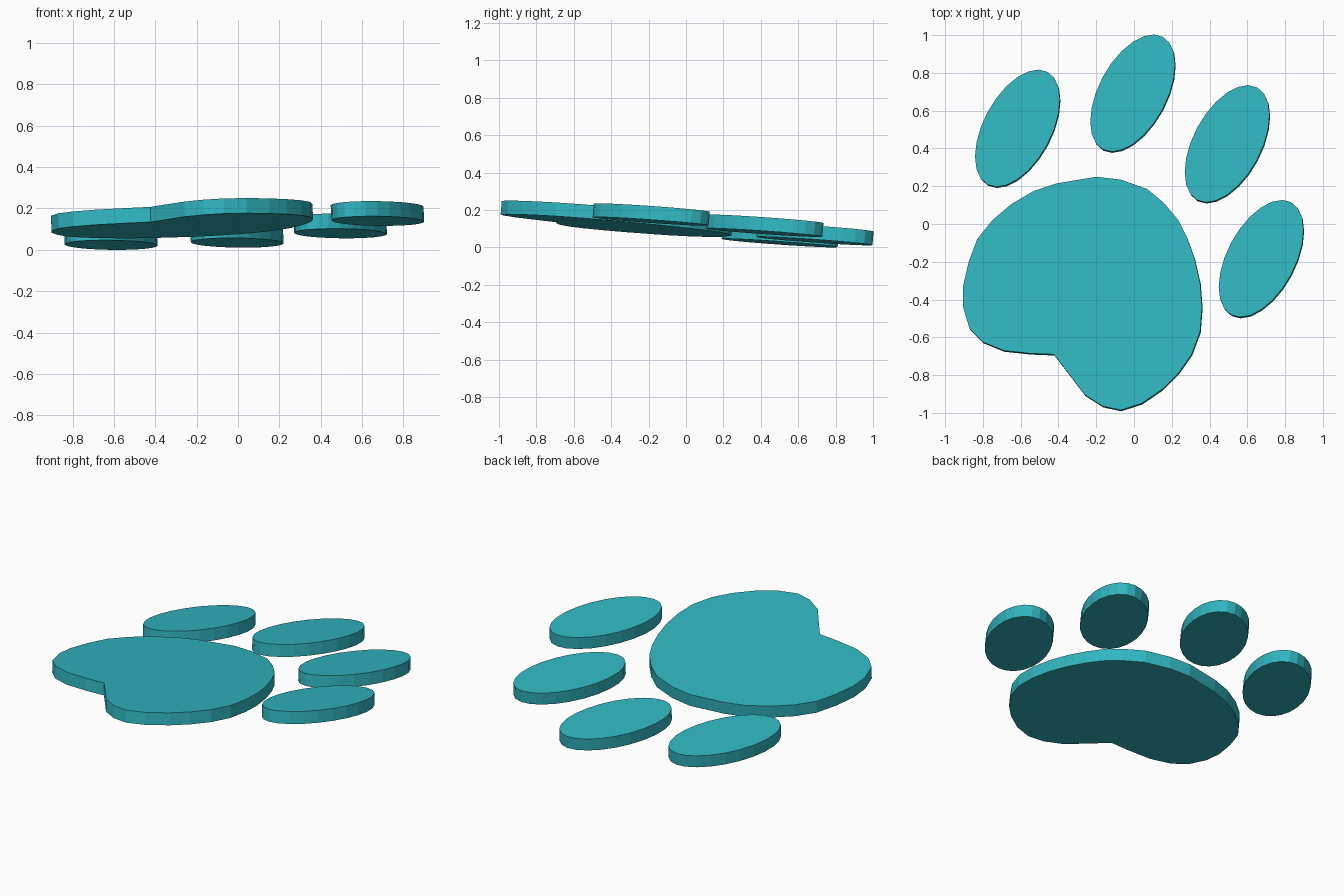
import bpy, bmesh, math
from mathutils import Vector

if "Cube" in bpy.data.objects:
    bpy.data.objects.remove(bpy.data.objects["Cube"])

# Tilted plane that carries every pad: z = A + B*x + C*y
A, B, C = 0.167, 0.044, -0.086
THICK = 0.073
OFFSET = Vector((B, C, -1)) * THICK

teal = bpy.data.materials.new("teal")
teal.diffuse_color = (0.03, 0.47, 0.53, 1)
teal.use_nodes = True
teal.node_tree.nodes["Principled BSDF"].inputs["Base Color"].default_value = teal.diffuse_color


def slab(name, outline):
    """Flat plate from a top outline, extruded square to the tilted plane."""
    bm = bmesh.new()
    face = bm.faces.new([bm.verts.new((x, y, A + B * x + C * y)) for x, y in outline])
    ext = bmesh.ops.extrude_face_region(bm, geom=[face], use_keep_orig=True)
    verts = [g for g in ext["geom"] if isinstance(g, bmesh.types.BMVert)]
    bmesh.ops.translate(bm, vec=OFFSET, verts=verts)
    bmesh.ops.recalc_face_normals(bm, faces=bm.faces)
    mesh = bpy.data.meshes.new(name)
    bm.to_mesh(mesh)
    bm.free()
    mesh.materials.append(teal)
    obj = bpy.data.objects.new(name, mesh)
    bpy.context.collection.objects.link(obj)
    return obj


def ellipse(cx, cy, major=0.338, minor=0.18, angle=math.radians(62), sides=24):
    c, s = math.cos(angle), math.sin(angle)
    pts = []
    for i in range(sides):
        t = 2 * math.pi * i / sides
        u, v = major * math.cos(t), minor * math.sin(t)
        pts.append((cx + u * c - v * s, cy + u * s + v * c))
    return pts


# Main pad: rounded heart-like outline with one notch
slab("main_pad", [
    (-0.20, 0.25), (-0.07, 0.235), (0.07, 0.185), (0.16, 0.11), (0.235, 0.02),
    (0.28, -0.07), (0.32, -0.18), (0.35, -0.31), (0.36, -0.44), (0.35, -0.57),
    (0.305, -0.69), (0.235, -0.79), (0.15, -0.875), (0.04, -0.95), (-0.07, -0.985),
    (-0.165, -0.965), (-0.26, -0.905), (-0.34, -0.80), (-0.425, -0.69),
    (-0.55, -0.685), (-0.69, -0.67), (-0.80, -0.625), (-0.87, -0.555),
    (-0.905, -0.44), (-0.905, -0.33), (-0.875, -0.20), (-0.83, -0.08),
    (-0.75, 0.02), (-0.65, 0.105), (-0.53, 0.175), (-0.41, 0.215)])

# Toe pads: four equal ovals fanned around the main pad
for n, (cx, cy) in enumerate([(-0.617, 0.507), (-0.007, 0.693),
                              (0.493, 0.425), (0.673, -0.183)], 1):
    slab(f"toe_pad_{n}", ellipse(cx, cy))
